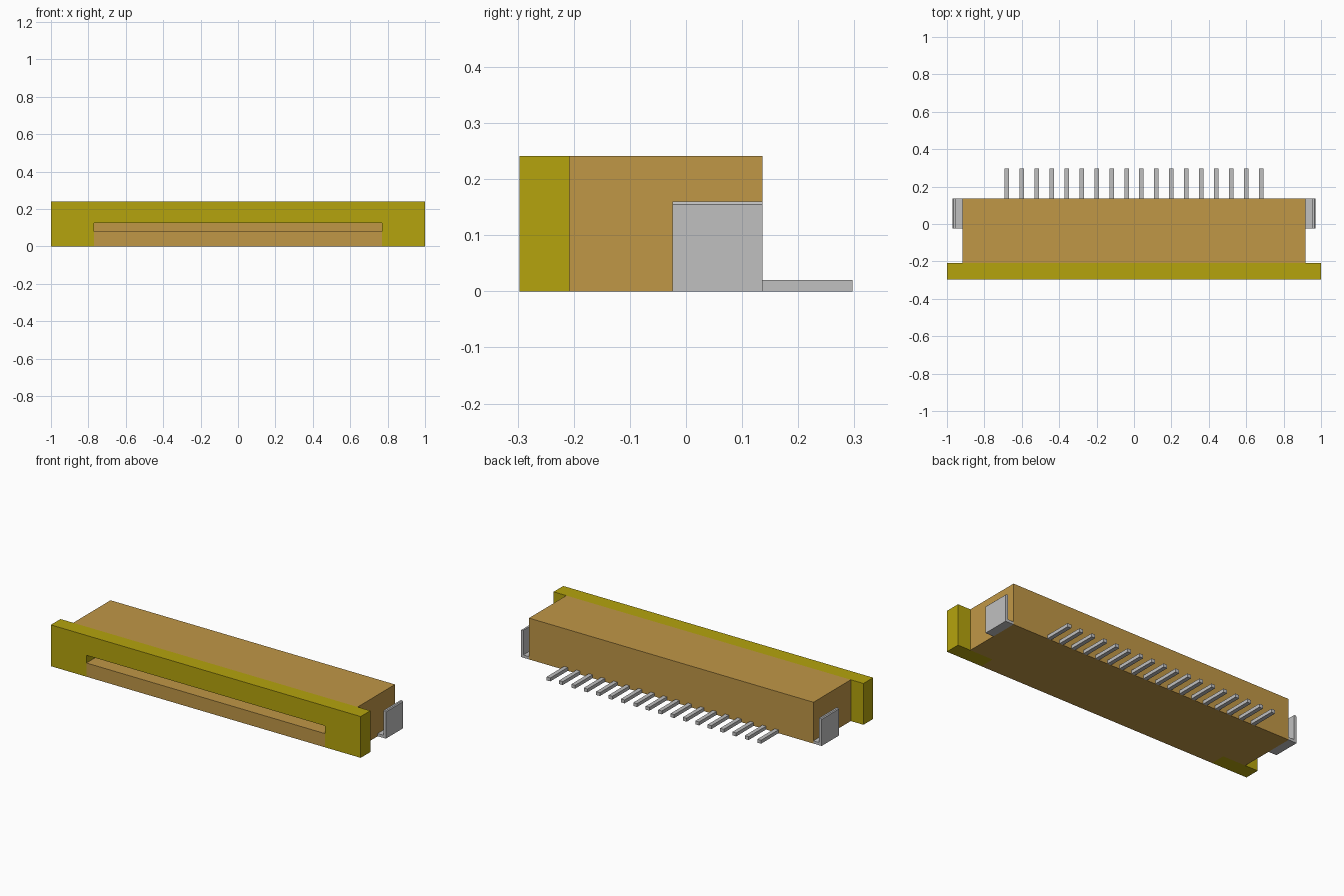
import bpy
import bmesh
from mathutils import Vector

cube = bpy.data.objects.get("Cube")
if cube:
    bpy.data.objects.remove(cube, do_unlink=True)


def material(name, rgb):
    mat = bpy.data.materials.new(name)
    mat.use_nodes = True
    mat.diffuse_color = (*rgb, 1)
    bsdf = next(n for n in mat.node_tree.nodes if n.type == 'BSDF_PRINCIPLED')
    bsdf.inputs["Base Color"].default_value = (*rgb, 1)
    return mat


TAN = material("tan plastic", (0.53, 0.31, 0.062))
OLIVE = material("olive plastic", (0.46, 0.37, 0.004))
METAL = material("grey metal", (0.53, 0.53, 0.53))


def prism(name, outline, y0, y1, mat):
    """Extrude an x-z outline from y0 to y1."""
    bm = bmesh.new()
    face = bm.faces.new([bm.verts.new((x, y0, z)) for x, z in outline])
    ext = bmesh.ops.extrude_face_region(bm, geom=[face])
    verts = [v for v in ext["geom"] if isinstance(v, bmesh.types.BMVert)]
    bmesh.ops.translate(bm, verts=verts, vec=Vector((0, y1 - y0, 0)))
    bmesh.ops.recalc_face_normals(bm, faces=bm.faces)
    mesh = bpy.data.meshes.new(name)
    bm.to_mesh(mesh)
    bm.free()
    mesh.materials.append(mat)
    obj = bpy.data.objects.new(name, mesh)
    bpy.context.collection.objects.link(obj)
    return obj


def box(name, x0, x1, y0, y1, z0, z1, mat):
    return prism(name, [(x0, z0), (x1, z0), (x1, z1), (x0, z1)], y0, y1, mat)


FRONT, STEP, BACK, TAIL = -0.297, -0.208, 0.136, 0.297
TOP = 0.241
SLOT = 0.77

# Housing and the tongue that forms the slot floor
box("housing", -0.918, 0.918, STEP, BACK, 0, TOP, TAN)
box("housing_tongue", -SLOT, SLOT, FRONT, STEP, 0, 0.08, TAN)

# Locking slider: an arch around the tongue and slot
prism("locking_slider",
      [(-1, 0), (-SLOT, 0), (-SLOT, 0.125), (SLOT, 0.125),
       (SLOT, 0), (1, 0), (1, TOP), (-1, TOP)],
      FRONT, STEP, OLIVE)

# L-shaped solder tabs, with a small chamfer on the outer top edge
tab = [(0.918, 0), (0.971, 0), (0.971, 0.155), (0.966, 0.16),
       (0.955, 0.16), (0.955, 0.016), (0.918, 0.016)]
for side, sign in (("left", 1), ("right", -1)):
    prism(side + "_solder_tab", [(sign * x, z) for x, z in tab],
          -0.024, BACK, METAL)

# Row of contact pins
PINS, PITCH, HALF = 18, 0.08, 0.012
for i in range(PINS):
    x = (i - (PINS - 1) / 2) * PITCH
    box(f"contact_pin_{i + 1}", x - HALF, x + HALF, BACK, TAIL, 0, 0.02, METAL)
